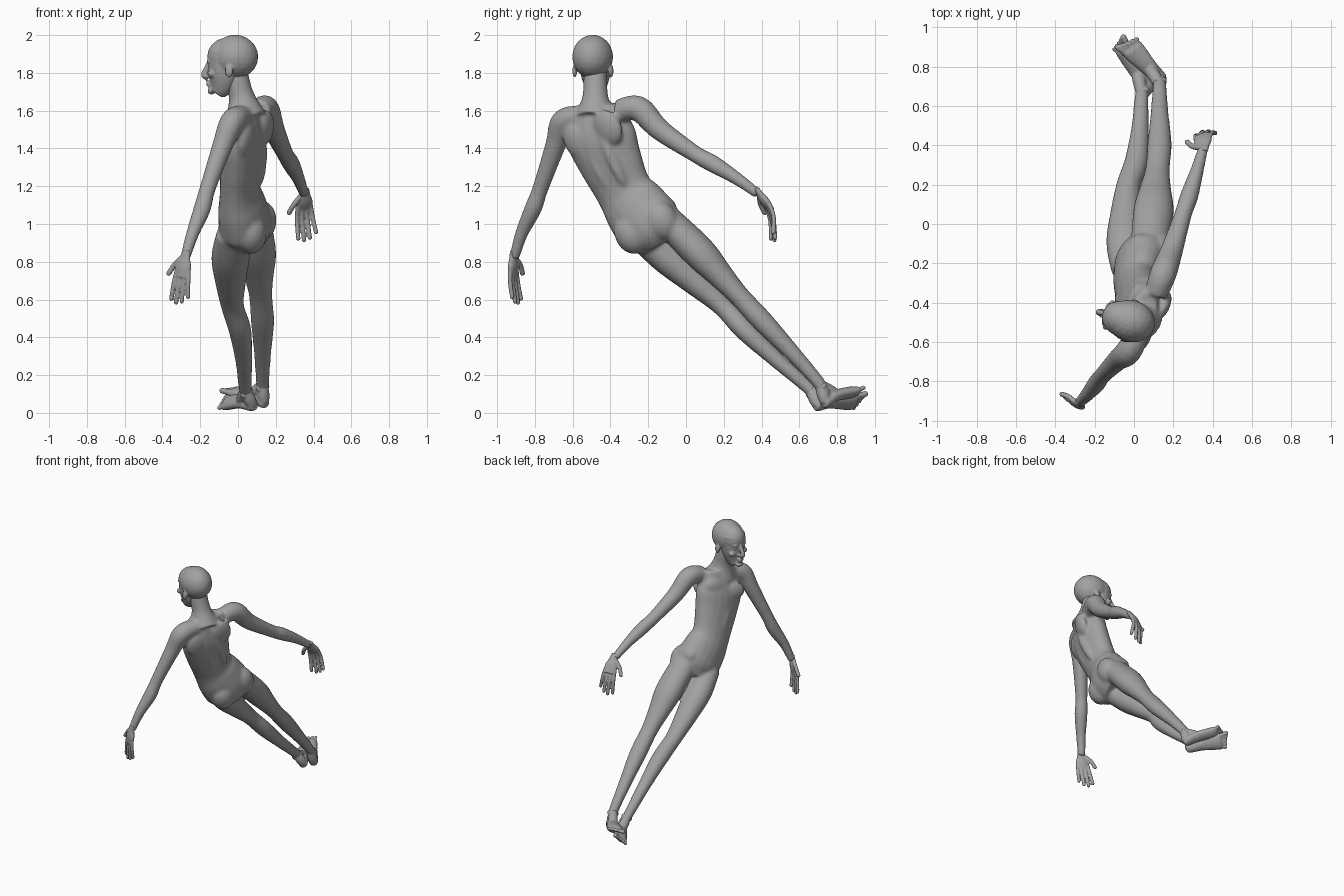
import bpy, bmesh, math
from mathutils import Vector, Matrix

cube = bpy.data.objects.get("Cube")
if cube:
    bpy.data.objects.remove(cube)

grey = 0.36
clay = bpy.data.materials.new("clay grey")
clay.use_nodes = True
clay.diffuse_color = (grey, grey, grey, 1)
clay.node_tree.nodes["Principled BSDF"].inputs["Base Color"].default_value = clay.diffuse_color


def frame(origin, right, up):
    """Local axes: x = right, y = forward, z = up."""
    u = Vector(up).normalized()
    r = Vector(right)
    r = (r - u * r.dot(u)).normalized()
    f = u.cross(r)
    rotation = Matrix((r, f, u)).transposed().to_4x4()
    return Matrix.Translation(origin) @ rotation


def blob(bm, place, pos, radii):
    local = place @ Matrix.Translation(pos) @ Matrix.Diagonal((*radii, 1))
    bmesh.ops.create_icosphere(bm, subdivisions=3, radius=1, matrix=local)


def pair(bm, place, pos, radii):
    """Matching muscles or features on both sides of the local middle."""
    for sign in (-1, 1):
        blob(bm, place, (sign * pos[0], *pos[1:]), radii)


def smooth_path(rings, steps):
    """Catmull-Rom curve through the rings, radius included."""
    keys = [Vector(ring) for ring in rings]
    keys = [keys[0] * 2 - keys[1]] + keys + [keys[-1] * 2 - keys[-2]]
    path = []
    for before, start, end, after in zip(keys, keys[1:], keys[2:], keys[3:]):
        tan_a, tan_b = (end - before) / 2, (after - start) / 2
        for i in range(steps):
            t = i / steps
            ease = t * t * (3 - 2 * t)
            path.append(start.lerp(end, ease) + tan_a * t * (1 - t) ** 2 - tan_b * t * t * (1 - t))
    return path + [keys[-2]]


def tube(bm, rings, side, depth=(1, 1), sides=20, steps=5):
    """Closed loft through (x, y, z, half width); depth is the start and end flatness."""
    path = smooth_path(rings, steps)
    last = len(path) - 1
    loops = []
    for i, ring in enumerate(path):
        centre, width = ring.xyz, ring.w
        along = (path[min(i + 1, last)] - path[max(i - 1, 0)]).xyz
        axes = frame(centre, side, along)
        flat = depth[0] + (depth[1] - depth[0]) * i / last
        loops.append([])
        for j in range(sides):
            angle = math.tau * j / sides
            point = Vector((width * math.cos(angle), width * flat * math.sin(angle), 0))
            loops[-1].append(bm.verts.new(axes @ point))
    for a, b in zip(loops, loops[1:]):
        for j in range(sides):
            bm.faces.new((a[j], a[j - 1], b[j - 1], b[j]))
    bm.faces.new(loops[0])
    bm.faces.new(loops[-1][::-1])


def place_rings(place, rings):
    """Rings given as (forward, up, half width) in a local frame."""
    return [(*(place @ Vector((0, forward, up))), width) for forward, up, width in rings]


def digit(bm, place, points, radius):
    """A finger or toe with a round tip, through local points."""
    points = [place @ Vector(p) for p in points]
    tube(bm, [(*p, radius) for p in points], place.col[0].xyz, sides=10, steps=3)
    blob(bm, Matrix.Translation(points[-1]), (0, 0, 0), (radius, radius, radius))


def finish(bm, name, voxel, smooth):
    bmesh.ops.recalc_face_normals(bm, faces=bm.faces)
    mesh = bpy.data.meshes.new(name)
    bm.to_mesh(mesh)
    bm.free()
    mesh.materials.append(clay)
    part = bpy.data.objects.new(name, mesh)
    bpy.context.collection.objects.link(part)
    blend = part.modifiers.new("Blend", 'REMESH')
    blend.mode = 'VOXEL'
    blend.voxel_size = voxel
    blend.use_smooth_shade = True
    soften = part.modifiers.new("Soften", 'SMOOTH')
    soften.factor = 0.5
    soften.iterations = smooth


# Torso
body = bmesh.new()
tube(body, [(.04, -.47, 1.63, .14), (.03, -.45, 1.47, .19), (.02, -.4, 1.33, .175), (.01, -.33, 1.18, .155),
            (.02, -.27, 1.09, .175), (.04, -.19, .98, .18), (.03, -.14, .9, .12)], (.3, .9, .3), (.5, .8))
chest = frame((.03, -.45, 1.46), (.5, .9, .2), (0, -.4, .9))
pair(body, chest, (.08, .08, .03), (.08, .03, .06))        # pectorals
pair(body, chest, (.1, -.07, .03), (.08, .04, .1))         # shoulder blades
pair(body, chest, (.05, -.06, -.1), (.04, .05, .2))        # spine muscles
pair(body, chest, (.05, .07, -.2), (.05, .04, .15))        # abdominals
hips = frame((.04, -.19, .98), (.3, .9, .4), (0, -.4, .9))
pair(body, hips, (.09, -.06, .01), (.09, .08, .11))        # buttocks
pair(body, hips, (.12, .03, .06), (.05, .07, .06))         # hip bones
blob(body, hips, (0, .08, -.07), (.04, .04, .06))

# Neck
tube(body, [(.04, -.48, 1.57, .11), (.02, -.48, 1.67, .07), (0, -.48, 1.75, .064), (-.01, -.48, 1.82, .06)],
     (0, 1, 0))

# Arms, shoulder to palm
tube(body, [(.02, -.56, 1.57, .06), (-.03, -.65, 1.54, .067), (-.08, -.69, 1.42, .055), (-.16, -.77, 1.19, .043),
            (-.19, -.81, 1.08, .046), (-.24, -.87, .95, .035), (-.28, -.91, .82, .027)], (1, .3, 0))
tube(body, [(.11, -.36, 1.6, .06), (.15, -.25, 1.61, .068), (.19, -.14, 1.5, .058), (.25, .05, 1.37, .045),
            (.28, .14, 1.32, .047), (.32, .27, 1.24, .035), (.35, .38, 1.16, .027)], (1, 0, .3))

# Legs, hip to heel
tube(body, [(.08, -.1, 1.02, .08), (.1, .07, .85, .088), (.11, .18, .73, .07), (.12, .28, .62, .056),
            (.13, .41, .48, .057), (.13, .57, .31, .043), (.13, .71, .15, .034), (.13, .74, .08, .03)],
     (.2, .7, .7), (1.2, 1))
tube(body, [(-.02, -.24, .94, .08), (-.04, -.1, .82, .087), (-.04, .03, .71, .075), (-.03, .19, .57, .056),
            (.01, .31, .44, .056), (.03, .48, .28, .043), (.04, .66, .12, .034), (.06, .69, .06, .03)],
     (.2, .7, .7), (1.2, 1))
finish(body, "body", .009, 14)

# Head: skull, jaw and face
head = bmesh.new()
face = frame((-.03, -.49, 1.84), (.27, .96, 0), (0, 0, 1))
across = face.col[0].xyz
blob(head, face, (0, -.015, .045), (.107, .124, .117))
blob(head, face, (0, .035, .045), (.09, .1, .1))
tube(head, place_rings(face, [(.04, .08, .088), (.04, 0, .085), (.045, -.06, .076), (.06, -.11, .058),
                              (.085, -.148, .036)]), across, (1, 1.15))
blob(head, face, (0, .115, -.135), (.03, .02, .02))        # chin
pair(head, face, (.03, .12, .02), (.03, .01, .01))         # brows
for lip in (-.09, -.105):
    blob(head, face, (0, .128, lip), (.026, .014, .009))
pair(head, face, (.05, .1, -.045), (.03, .02, .02))        # cheeks
pair(head, face, (.034, .113, 0), (.017, .014, .01))       # eyes
tube(head, place_rings(face, [(.125, .02, .012), (.145, -.02, .014), (.155, -.05, .017), (.135, -.07, .015)]),
     across, sides=12)
pair(head, face, (.015, .134, -.058), (.01, .016, .01))    # nostrils
pair(head, face, (.1, -.01, -.03), (.012, .022, .035))     # ears
finish(head, "head", .006, 5)


def hand(name, wrist, thumb_way, up, curl):
    """Palm hangs down from the wrist; the thumb lies on the local +x side."""
    bm = bmesh.new()
    place = frame(wrist, thumb_way, up)
    tube(bm, place_rings(place, [(0, .01, .022), (0, -.03, .03), (0, -.08, .046), (0, -.135, .04)]),
         place.col[0].xyz, (.7, .35))
    for i, length in enumerate((.135, .15, .14, .11)):
        x = .036 - .024 * i
        digit(bm, place, [(x, 0, -.1), (x * 1.2, curl * .3, -.12 - length * .4),
                          (x * 1.35, curl, -.12 - length)], .012)
    lean = math.copysign(.01, curl)
    digit(bm, place, [(.02, 0, -.03), (.06, lean, -.075), (.085, lean, -.125)], .014)
    finish(bm, name, .005, 3)


hand("left_hand", (-.275, -.915, .85), (-.85, .45, 0), (.18, 0, 1), -.02)
hand("right_hand", (.355, .375, 1.18), (-.9, -.35, 0), (.05, -.6, .85), .075)


def foot(name, ankle, heel, ball, outward, big_toe):
    """Instep from heel to ball, then five toes spread along the width."""
    bm = bmesh.new()
    heel, ball, ankle = Vector(heel), Vector(ball), Vector(ankle)
    stride = ball - heel
    place = frame(ball, outward, stride)
    mid = heel.lerp(ball, .5)
    arch = mid.lerp(ankle, .15)
    tube(bm, [(*(heel - stride * .1), .02), (*heel, .034), (*arch, .044), (*ball, .058),
              (*(ball + stride * .12), .052)], outward, (1, .35))
    for end in (heel, mid):
        tube(bm, [(*ankle, .028), (*ankle.lerp(end, .55), .034), (*end, .03)], outward)
    pair(bm, frame(ankle, outward, ankle - heel), (.028, 0, -.015), (.013, .016, .018))
    for i in range(5):
        x = big_toe * (.042 - .022 * i)
        digit(bm, place, [(x * .9, 0, 0), (x, 0, .035), (x * 1.15, 0, .07 - .008 * i)],
              .012 if i else .016)
    finish(bm, name, .006, 2)


foot("right_foot", (.13, .71, .15), (.135, .74, .055), (0, .88, .11), (.75, .55, .2), -1)
foot("left_foot", (.04, .66, .12), (.075, .7, .04), (-.045, .875, .06), (.45, .4, .6), 1)
